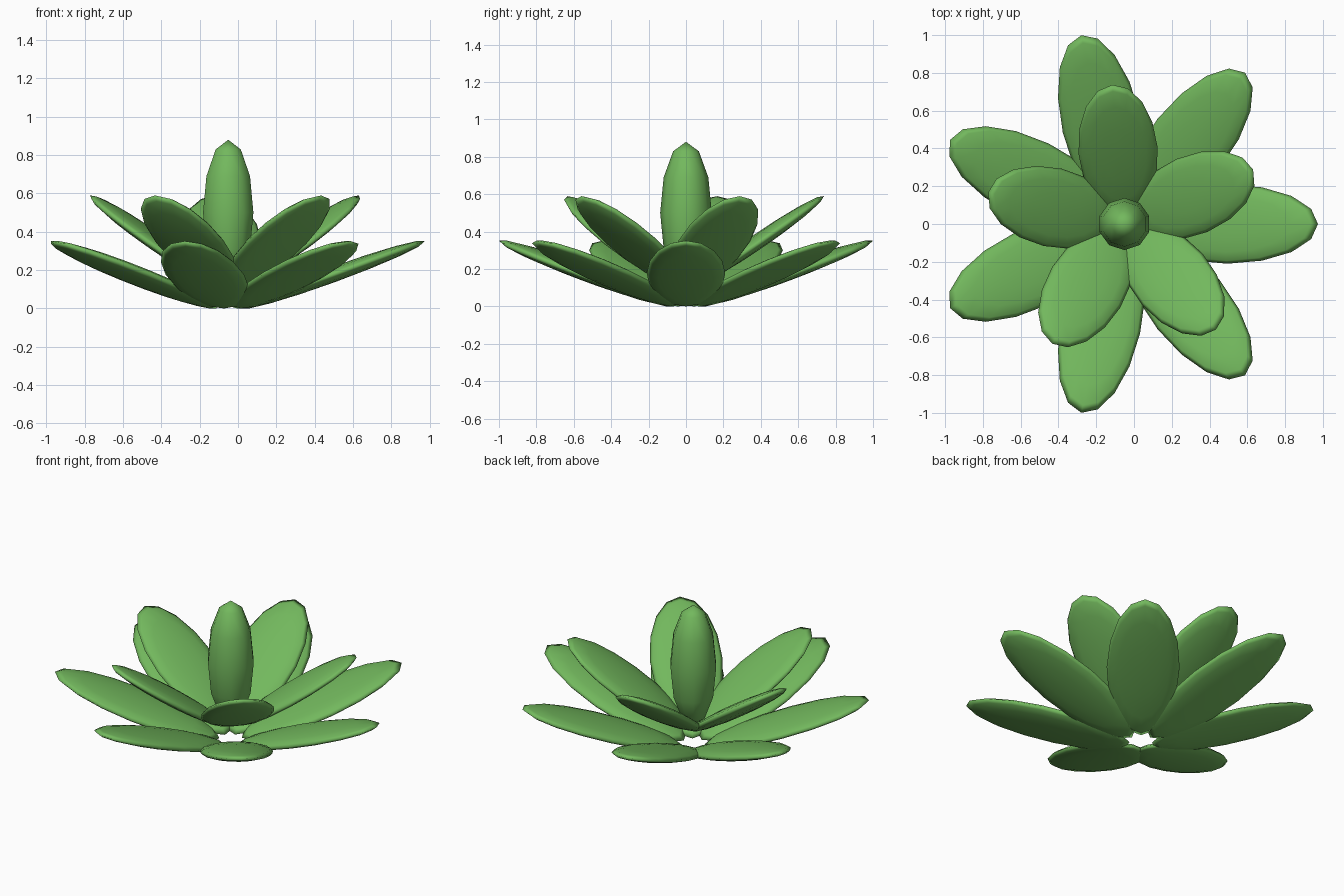
import bpy, math
from mathutils import Matrix, Vector

if "Cube" in bpy.data.objects:
    bpy.data.objects.remove(bpy.data.objects["Cube"])

green = bpy.data.materials.new("leaf_green")
green.diffuse_color = (0.17, 0.48, 0.11, 1)
green.use_nodes = True
green.node_tree.nodes["Principled BSDF"].inputs["Base Color"].default_value = green.diffuse_color
CENTRE = Vector((-0.051, 0, 0))


def ellipsoid(name, segments, rings, matrix):
    bpy.ops.mesh.primitive_uv_sphere_add(segments=segments, ring_count=rings, radius=1)
    ob = bpy.context.object
    ob.name = name
    ob.data.transform(matrix)
    ob.data.materials.append(green)
    ob.data.shade_smooth()
    return ob


def petal_ring(name, count, start, reach, height, tilt, half_size):
    # flattened ellipsoids tilted upward and spread round the centre
    for i in range(count):
        turn = Matrix.Rotation(start + i * math.tau / count, 4, 'Z')
        m = (Matrix.Translation(CENTRE) @ turn
             @ Matrix.Translation((reach, 0, height))
             @ Matrix.Rotation(-tilt, 4, 'Y')
             @ Matrix.Diagonal((*half_size, 1)))
        ellipsoid(f"{name}_{i + 1}", 16, 8, m)


# low outer petals, steeper inner petals, upright bud
petal_ring("outer_petal", 7, 0.0, 0.546, 0.176, 0.35, (0.51, 0.21, 0.04))
petal_ring("inner_petal", 5, 0.4, 0.39, 0.35, 0.6, (0.424, 0.21, 0.04))
ellipsoid("centre_bud", 10, 6,
          Matrix.Translation(CENTRE + Vector((0, 0, 0.5)))
          @ Matrix.Diagonal((0.138, 0.138, 0.38, 1)))
